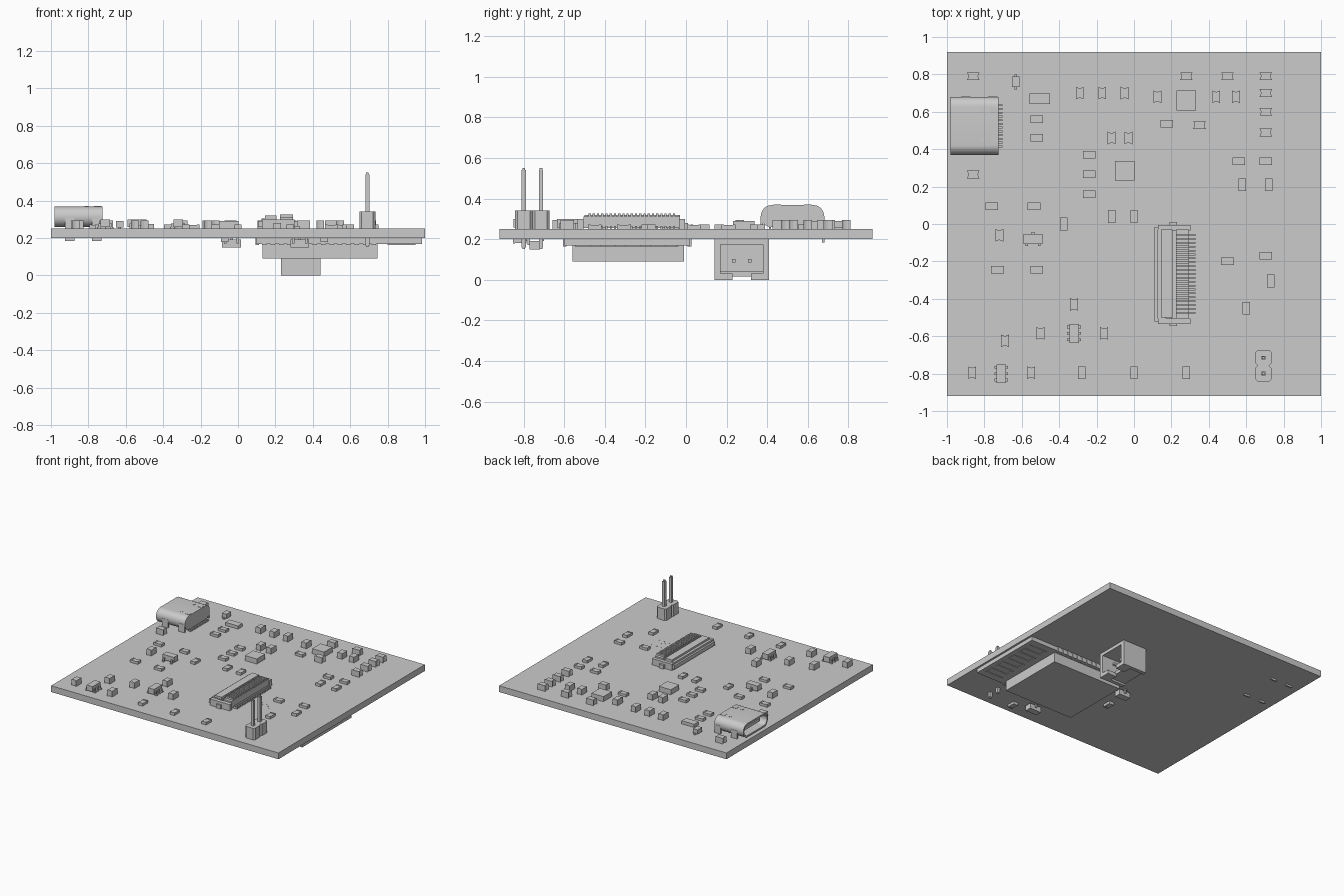
import bpy, bmesh, math
from mathutils import Matrix, Vector

if "Cube" in bpy.data.objects:
    bpy.data.objects.remove(bpy.data.objects["Cube"], do_unlink=True)

grey = bpy.data.materials.new("plain grey")
grey.use_nodes = True
colour = (0.6, 0.6, 0.6, 1)
grey.diffuse_color = colour
grey.node_tree.nodes["Principled BSDF"].inputs["Base Color"].default_value = colour

TOP, UNDER = 0.25, 0.20


def box(bm, x, y, z):
    """Box from three (low, high) ranges."""
    low, high = Vector((x[0], y[0], z[0])), Vector((x[1], y[1], z[1]))
    mat = Matrix.Translation((low + high) / 2) @ Matrix.Diagonal((*(high - low), 1))
    bmesh.ops.create_cube(bm, size=1, matrix=mat)


def cbox(bm, cx, cy, w, d, z):
    box(bm, (cx - w / 2, cx + w / 2), (cy - d / 2, cy + d / 2), z)


def prism(bm, points, z0, z1):
    """Upright prism over an outline in plan."""
    face = bm.faces.new([bm.verts.new((p[0], p[1], z0)) for p in points])
    new = bmesh.ops.extrude_face_region(bm, geom=[face])["geom"]
    verts = [v for v in new if isinstance(v, bmesh.types.BMVert)]
    bmesh.ops.translate(bm, vec=(0, 0, z1 - z0), verts=verts)


def finish(bm, name, smooth=False):
    bmesh.ops.recalc_face_normals(bm, faces=bm.faces)
    mesh = bpy.data.meshes.new(name)
    bm.to_mesh(mesh)
    bm.free()
    mesh.materials.append(grey)
    obj = bpy.data.objects.new(name, mesh)
    bpy.context.collection.objects.link(obj)
    if smooth:
        bpy.ops.object.select_all(action="DESELECT")
        obj.select_set(True)
        bpy.context.view_layer.objects.active = obj
        bpy.ops.object.shade_smooth_by_angle(angle=math.radians(35))
    return obj


# Circuit board
bm = bmesh.new()
box(bm, (-1, 1), (-0.92, 0.92), (UNDER, TOP))
finish(bm, "circuit_board")


# Small two-ended parts: rows share a y (flat) or x (upright) position
def chip(bm, x, y, along_x, z0=TOP, up=1):
    """Flat part with a body and two raised end caps."""
    def part(offset, length, width, h):
        z = sorted((z0, z0 + up * h))
        if along_x:
            cbox(bm, x + offset, y, length, width, z)
        else:
            cbox(bm, x, y + offset, width, length, z)
    part(0, 0.05, 0.04, 0.019)
    for s in (-1, 1):
        part(s * 0.028, 0.012, 0.04, 0.022)


def block(bm, x, y, along_x):
    """Tall part with slightly hollowed ends."""
    side = [(0.021, 0.034), (0.012, 0.029), (0, 0.026), (-0.012, 0.029), (-0.021, 0.034)]
    pts = side + [(-a, -b) for a, b in side]
    if along_x:
        pts = [(b, -a) for a, b in pts]
    prism(bm, [(x + a, y + b) for a, b in pts], TOP, TOP + 0.045)


flat_across = {0.56: [-0.52], 0.46: [-0.52], 0.535: [0.175], 0.37: [-0.24],
               0.265: [-0.24], 0.16: [-0.24], 0.335: [0.56, 0.705],
               0.095: [-0.76, -0.535], -0.245: [-0.73, -0.52], -0.2: [0.5], -0.17: [0.705]}
flat_along = {-0.795: [-0.28, 0, 0.28], 0.21: [0.58, 0.72], 0: [-0.375],
              0.04: [-0.12, 0], -0.305: [0.73], -0.45: [0.6]}
tall_across = {0.79: [-0.86, 0.28, 0.5, 0.705], 0.7: [0.705], 0.6: [0.705],
               0.49: [0.705], 0.265: [-0.86], 0.53: [0.35]}
tall_along = {0.7: [-0.29, -0.17, -0.05], 0.68: [0.125, 0.44, 0.545], 0.46: [-0.12, -0.03],
              -0.06: [-0.72], -0.43: [-0.32], -0.585: [-0.5, -0.16],
              -0.625: [-0.69], -0.795: [-0.865, -0.55]}
for maker, rows, across, name in ((chip, flat_across, True, "resistors_across"),
                                  (chip, flat_along, False, "resistors_along"),
                                  (block, tall_across, True, "capacitors_across"),
                                  (block, tall_along, False, "capacitors_along")):
    bm = bmesh.new()
    for y, xs in rows.items():
        for x in xs:
            maker(bm, x, y, across)
    finish(bm, name)

bm = bmesh.new()
for x, y in ((-0.07, -0.37), (0.46, -0.82)):
    chip(bm, x, y, False, UNDER, -1)
finish(bm, "underside_resistors")

# Square chips, wide fuse and diode
bm = bmesh.new()
for x, y in ((0.28, 0.66), (-0.05, 0.285)):
    cbox(bm, x, y, 0.105, 0.105, (TOP, TOP + 0.04))
finish(bm, "square_chips")
bm = bmesh.new()
cbox(bm, -0.505, 0.67, 0.11, 0.055, (TOP, TOP + 0.025))
finish(bm, "fuse")
bm = bmesh.new()
cbox(bm, -0.633, 0.76, 0.04, 0.055, (TOP + 0.005, TOP + 0.04))
cbox(bm, -0.633, 0.76, 0.014, 0.08, (TOP, TOP + 0.01))
finish(bm, "diode")


# Leaded chips: body with stepped feet on two opposite sides
def leaded(name, x, y, along_x, low, high, z0=TOP, up=1):
    bm = bmesh.new()

    def part(u, v, w, d, a, b):
        z = sorted((z0 + up * a, z0 + up * b))
        if along_x:
            cbox(bm, x + u, y + v, w, d, z)
        else:
            cbox(bm, x - v, y + u, d, w, z)
    part(0, 0, 0.1, 0.052, 0.008, 0.05)
    for side, feet in ((-1, low), (1, high)):
        for u in feet:
            part(u, side * 0.031, 0.014, 0.012, 0, 0.028)
            part(u, side * 0.036, 0.014, 0.016, 0, 0.008)
    finish(bm, name)


trio, pair = (-0.034, 0, 0.034), (-0.034, 0.034)
leaded("transistor", -0.54, -0.08, True, pair, (0,))
leaded("regulator_centre", -0.32, -0.585, False, trio, trio)
leaded("regulator_corner", -0.71, -0.8, False, trio, trio)
leaded("underside_transistor_middle", -0.035, -0.17, True, pair, (0,), UNDER, -1)
leaded("underside_transistor_front", 0.33, -0.745, True, pair, (0,), UNDER, -1)

# Charging socket: rounded shell open to the side
def stadium(y0, y1, z0, z1, r):
    pts = []
    for i, (cy, cz) in enumerate(((y1 - r, z1 - r), (y0 + r, z1 - r),
                                  (y0 + r, z0 + r), (y1 - r, z0 + r))):
        for k in range(9):
            a = math.pi / 2 * (i + k / 8)
            pts.append((cy + r * math.cos(a), cz + r * math.sin(a)))
    return pts


bm = bmesh.new()
outer = stadium(0.37, 0.68, 0.26, 0.368, 0.052)
inner = stadium(0.382, 0.668, 0.272, 0.356, 0.041)
rings = [[bm.verts.new((x, *p)) for p in pts]
         for x, pts in ((-0.725, outer), (-0.98, outer), (-0.98, inner), (-0.78, inner))]
for a, b in zip(rings, rings[1:]):
    for i in range(len(a)):
        j = (i + 1) % len(a)
        bm.faces.new((a[i], a[j], b[j], b[i]))
bm.faces.new(rings[0])
bm.faces.new(rings[-1])
finish(bm, "socket_shell", smooth=True)

bm = bmesh.new()
box(bm, (-0.95, -0.77), (0.425, 0.625), (0.302, 0.326))
finish(bm, "socket_tongue")
bm = bmesh.new()
for y in (0.374, 0.676):
    for x in (-0.90, -0.755):
        cbox(bm, x, y, 0.05, 0.012, (0.185, 0.315))
for i in range(12):
    cbox(bm, -0.715, 0.415 + i * 0.02, 0.025, 0.01, (TOP, TOP + 0.01))
for y in (0.45, 0.6):
    cbox(bm, -0.75, y, 0.04, 0.035, (0.366, 0.37))
    cbox(bm, -0.81, y, 0.02, 0.02, (0.366, 0.37))
finish(bm, "socket_legs")

# Ribbon cable connector
bm = bmesh.new()
box(bm, (0.11, 0.2), (-0.52, -0.015), (TOP + 0.01, 0.29))
box(bm, (0.125, 0.17), (-0.505, -0.03), (0.29, 0.305))
for y in (-0.52, -0.02):
    cbox(bm, 0.215, y, 0.175, 0.03, (TOP, 0.30))
for y in (-0.535, 0):
    cbox(bm, 0.21, y, 0.04, 0.022, (TOP, 0.28))
finish(bm, "ribbon_connector_base")
bm = bmesh.new()
box(bm, (0.145, 0.205), (-0.5, -0.03), (0.30, 0.32))
finish(bm, "ribbon_connector_latch")
bm = bmesh.new()
box(bm, (0.225, 0.295), (-0.505, -0.03), (TOP + 0.005, 0.312))
for i in range(21):
    y = -0.475 + i * 0.0208
    cbox(bm, 0.26, y, 0.07, 0.011, (0.312, 0.326))
    cbox(bm, 0.31, y, 0.035, 0.009, (TOP, TOP + 0.015))
finish(bm, "ribbon_connector_contacts")

# Pin header
bm = bmesh.new()
for y in (-0.8, -0.715):
    w, d, c = 0.0425, 0.0425, 0.012
    prism(bm, [(0.692 + a, y + b) for a, b in (
        (w - c, -d), (w, c - d), (w, d - c), (w - c, d),
        (c - w, d), (-w, d - c), (-w, c - d), (c - w, -d))], TOP, 0.342)
finish(bm, "header_base")
bm = bmesh.new()
for y in (-0.8, -0.715):
    cbox(bm, 0.692, y, 0.021, 0.021, (0.16, 0.54))
    cbox(bm, 0.692, y, 0.013, 0.013, (0.152, 0.55))
finish(bm, "header_pins")

# Thermal holes beside the ribbon connector
bm = bmesh.new()
for i in range(5):
    for j in range(5):
        if (i + j) % 2 == 0:
            cbox(bm, 0.41 + i * 0.023, -0.38 + j * 0.024, 0.008, 0.008, (TOP, TOP + 0.001))
finish(bm, "thermal_dots")

# Radio module under the board
bm = bmesh.new()
box(bm, (0.10, 0.985), (-0.6, 0.02), (0.168, UNDER))
finish(bm, "radio_module_board")
bm = bmesh.new()
box(bm, (0.13, 0.745), (-0.56, -0.01), (0.09, 0.168))
finish(bm, "radio_module_shield")
bm = bmesh.new()
for i in range(14):
    for y in (-0.597, 0.017):
        cbox(bm, 0.14 + i * 0.045, y, 0.024, 0.018, (0.163, UNDER))
for i in range(10):
    cbox(bm, 0.103, -0.49 + i * 0.0445, 0.018, 0.024, (0.163, UNDER))
finish(bm, "radio_module_pads")
bm = bmesh.new()
for i in range(9):
    y = -0.54 + i * 0.062
    cbox(bm, 0.875, y, 0.15, 0.012, (0.164, 0.168))
    if i < 8:
        cbox(bm, 0.806 if i % 2 else 0.944, y + 0.031, 0.012, 0.05, (0.164, 0.168))
finish(bm, "antenna_trace")

# Battery connector under the board, open towards the side
bm = bmesh.new()
box(bm, (0.23, 0.27), (0.14, 0.41), (0.015, UNDER))
for y in (0.155, 0.395):
    cbox(bm, 0.335, y, 0.21, 0.03, (0.0, UNDER))
box(bm, (0.27, 0.44), (0.17, 0.38), (0.175, UNDER))
box(bm, (0.27, 0.37), (0.17, 0.38), (0.015, 0.04))
for y in (0.2, 0.35):
    cbox(bm, 0.4, y, 0.08, 0.06, (0.0, 0.03))
finish(bm, "battery_connector_housing")
bm = bmesh.new()
for y in (0.235, 0.315):
    cbox(bm, 0.33, y, 0.13, 0.018, (0.085, 0.103))
    cbox(bm, 0.215, y, 0.04, 0.018, (0.185, UNDER))
finish(bm, "battery_connector_pins")
